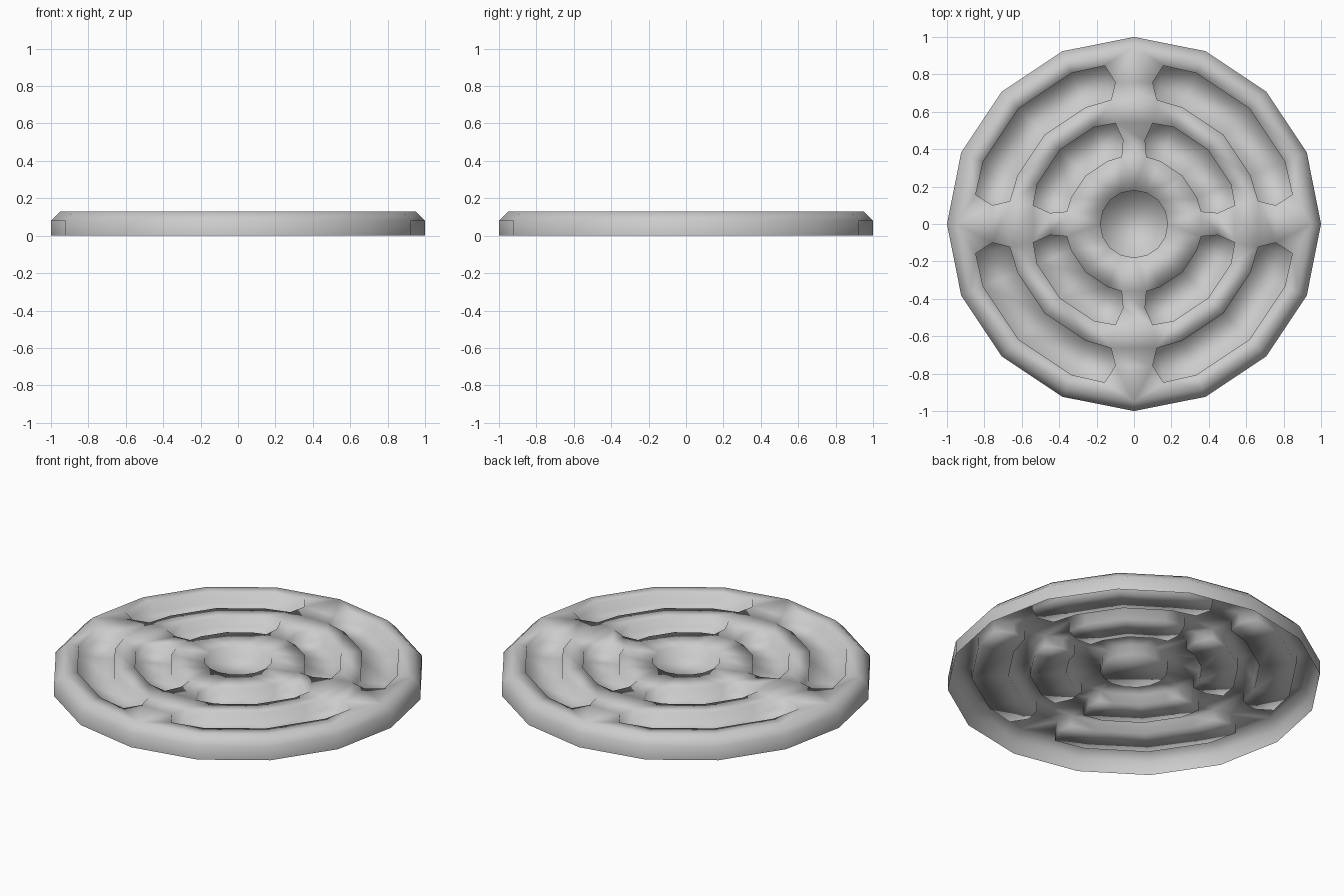
import bpy, bmesh
from math import sin, cos, radians

if "Cube" in bpy.data.objects:
    bpy.data.objects.remove(bpy.data.objects["Cube"])

TOP, FLOOR, EDGE = 0.13, 0.07, 0.08
bm = bmesh.new()


def polar(r, deg, z):
    a = radians(deg)
    return bm.verts.new((r * cos(a), r * sin(a), z))


def ring(r, z, n=16):
    return [polar(r, 360 * i / n, z) for i in range(n)]


def bridge(a, b):
    n = len(a)
    for i in range(n):
        j = (i + 1) % n
        bm.faces.new((a[i], a[j], b[j], b[i]))


def loop_edges(loop):
    return [bm.edges.get((v, loop[(i + 1) % len(loop)])) for i, v in enumerate(loop)]


def slot_loop(start, r_in, r_out, z):
    # curved slot with pointed ends: outer arc, tip, inner arc, tip
    angles = (10.5, 22.5, 45, 67.5, 79.5)
    r_tip = (r_in + r_out) / 2 - 0.01
    outer = [polar(r_out - (0.012 if k in (0, 4) else 0), start + a, z)
             for k, a in enumerate(angles)]
    tip_b = polar(r_tip, start + 82.5, z)
    inner = [polar(r_in, start + a, z) for a in reversed(angles)]
    tip_a = polar(r_tip, start + 7.5, z)
    return outer + [tip_b] + inner + [tip_a]


# outer rim: open underneath, bevelled at the top
base, shoulder, lip = ring(1, 0), ring(1, EDGE), ring(0.95, TOP)
bridge(base, shoulder)
bridge(shoulder, lip)
top_edges = loop_edges(lip)

# central round recess
hub, hub_floor = ring(0.18, TOP), ring(0.18, FLOOR)
bridge(hub, hub_floor)
bm.faces.new(hub_floor)
top_edges += loop_edges(hub)

# two rings of four recessed slots
for r_in, r_out in ((0.365, 0.56), (0.675, 0.873)):
    for quarter in range(4):
        upper = slot_loop(90 * quarter, r_in, r_out, TOP)
        lower = slot_loop(90 * quarter, r_in, r_out, FLOOR)
        bridge(upper, lower)
        for i in range(4):
            bm.faces.new((lower[i], lower[i + 1], lower[9 - i], lower[10 - i]))
        bm.faces.new((lower[4], lower[5], lower[6]))
        bm.faces.new((lower[10], lower[11], lower[0]))
        top_edges += loop_edges(upper)

# flat top between rim, slots and hub
bmesh.ops.triangle_fill(bm, use_beauty=True, use_dissolve=False, edges=top_edges)
bmesh.ops.recalc_face_normals(bm, faces=bm.faces[:])
bm.normal_update()
top_face = next(f for f in bm.faces if all(abs(v.co.z - TOP) < 1e-5 for v in f.verts))
if top_face.normal.z < 0:
    bmesh.ops.reverse_faces(bm, faces=bm.faces[:])
for f in bm.faces:
    f.smooth = True

mesh = bpy.data.meshes.new("drain_cover")
bm.to_mesh(mesh)
bm.free()
bpy.context.collection.objects.link(bpy.data.objects.new("drain_cover", mesh))
